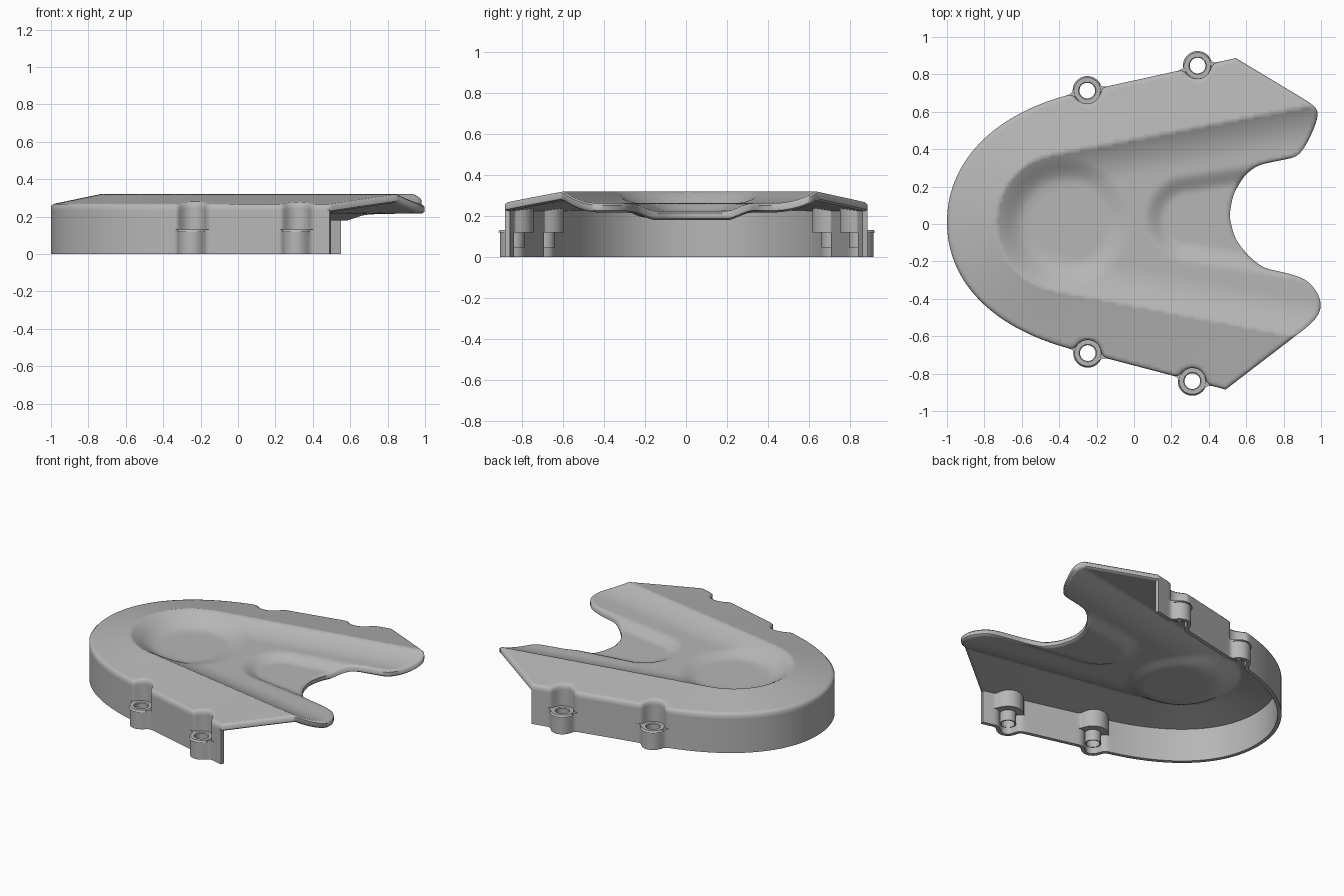
import bpy, bmesh, math
from mathutils import Vector, kdtree
from mathutils.geometry import delaunay_2d_cdt

if "Cube" in bpy.data.objects:
    bpy.data.objects.remove(bpy.data.objects["Cube"])

THICK, WALL, STEP = 0.045, 0.025, 0.016
BOSS_TOP, BOSS_R, HOLE_R = 0.13, 0.075, 0.042
BOSSES = [(-0.25, 0.713), (0.34, 0.847), (-0.247, -0.69), (0.312, -0.84)]

grey = bpy.data.materials.new("cast grey")
grey.diffuse_color = (0.47, 0.47, 0.47, 1)
grey.use_nodes = True
grey.node_tree.nodes["Principled BSDF"].inputs["Base Color"].default_value = grey.diffuse_color


def finish(bm, name, angle=40):
    bmesh.ops.recalc_face_normals(bm, faces=bm.faces)
    me = bpy.data.meshes.new(name)
    bm.to_mesh(me)
    bm.free()
    me.materials.append(grey)
    ob = bpy.data.objects.new(name, me)
    bpy.context.collection.objects.link(ob)
    bpy.ops.object.select_all(action='DESELECT')
    ob.select_set(True)
    bpy.context.view_layer.objects.active = ob
    bpy.ops.object.shade_smooth_by_angle(angle=math.radians(angle))
    return ob


def bezier(a, b, c, d, n=40):
    a, b, c, d = map(Vector, (a, b, c, d))
    return [a * (1-t)**3 + b * 3*t*(1-t)**2 + c * 3*t*t*(1-t) + d * t**3
            for t in (i / n for i in range(n + 1))]


def resample(pts, step):
    out = []
    for a, b in zip(pts, pts[1:]):
        n = max(1, round((b - a).length / step))
        out += [a.lerp(b, i / n) for i in range(n)]
    return out + [pts[-1]]


def soften(pts, times):
    for _ in range(times):
        pts = [pts[0]] + [(a + b * 2 + c) / 4 for a, b, c in zip(pts, pts[1:], pts[2:])] + [pts[-1]]
    return pts


def inset(pts, dist, closed):
    out, n = [], len(pts)
    for i, p in enumerate(pts):
        a = pts[i - 1] if closed or i else p
        b = pts[(i + 1) % n] if closed or i < n - 1 else p
        t = (b - a).normalized()
        out.append(p + Vector((-t.y, t.x)) * dist)
    return out


def tree(pts):
    kd = kdtree.KDTree(len(pts))
    for i, p in enumerate(pts):
        kd.insert((p.x, p.y, 0), i)
    kd.balance()
    return lambda x, y: kd.find((x, y, 0))[2]


def with_bosses(pts, side):
    """Replace the stretch inside each boss circle by an arc (side +1 out, -1 in)."""
    for c in map(Vector, BOSSES):
        near = [i for i, p in enumerate(pts) if (p - c).length < BOSS_R]
        i0, i1 = near[0], near[-1]
        t = (pts[i1] - pts[i0]).normalized()
        mid = math.atan2(-t.x * side, t.y * side)
        ang = []
        for p in (pts[i0], pts[i1]):
            d = p - c
            ang.append((math.atan2(d.y, d.x) - mid + math.pi) % math.tau - math.pi)
        arc = [c + BOSS_R * Vector((math.cos(mid + w), math.sin(mid + w)))
               for w in (ang[0] + (ang[1] - ang[0]) * k / 18 for k in range(19))]
        pts = pts[:i0] + arc + pts[i1 + 1:]
    return soften(resample(pts, 0.012), 9)


# Plan outline: long horseshoe side and the open right edge
top, low = Vector((0.545, 0.887)), Vector((0.49, -0.885))
up, dn = Vector((-0.33, 0.695)), Vector((-0.33, -0.67))
left = bezier(up, (-0.70, 0.605), (-1, 0.37), (-1, 0.01)) + \
       bezier((-1, 0.01), (-1, -0.35), (-0.70, -0.575), dn)[1:]
side = resample([top] + left + [low], 0.01)
right = [Vector(p) for p in (low, (0.94, -0.54), (0.995, -0.48), (1.005, -0.43), (0.98, -0.36),
         (0.92, -0.295), (0.83, -0.265), (0.69, -0.235), (0.61, -0.17), (0.54, -0.08),
         (0.508, 0.04), (0.53, 0.16), (0.59, 0.26), (0.66, 0.315), (0.88, 0.36),
         (0.93, 0.44), (0.975, 0.54), (0.99, 0.61), (0.955, 0.64), top)]
right = soften(resample(right, 0.015), 8)
notched, bulged = with_bosses(side, -1), with_bosses(side, 1)
outline = notched[:-1] + right[:-1]

side_dist = tree(resample([top + (top - up) * 0.7] + left + [low + (low - dn) * 0.7], 0.01))


def wedge(x, y, cx, cy, r, sn):
    """Inside distance of a round-nosed wedge opening to the right."""
    dx, dy, cs = x - cx, abs(y - cy), math.sqrt(1 - sn * sn)
    return r - math.hypot(dx, dy) if dx * cs + dy * sn < 0 else r + dx * sn - dy * cs


def ease(t):
    t = min(max(t, 0), 1)
    return 1 - (1 - t) ** 2


def smooth(t):
    t = min(max(t, 0), 1)
    return t * t * (3 - 2 * t)


def height(x, y):
    s = wedge(x, y, -0.37, 0.01, 0.367, 0.187)
    if s <= 0:                                   # sloping rim
        d = side_dist(x, y)
        return 0.265 + 0.055 * d / max(d - s, 1e-6)
    channel = 0.058 * ease(s / 0.2)
    dish = 0.026 * smooth((0.35 - math.hypot(x + 0.37, y - 0.01)) / 0.13)
    return 0.32 - channel - dish - 0.038 * smooth(wedge(x, y, 0.295, 0.03, 0.24, 0.15) / 0.11)


# Cover plate: triangulated plan lifted to the height rule and thickened
edge_dist = tree(outline)
ridge = []
for sg in (1, -1):
    nx, ny = -0.187, 0.982 * sg
    ridge += [Vector((-0.37 + nx * 0.367 + k * 0.012 * 0.982,
                      0.01 + ny * 0.367 + sg * k * 0.012 * 0.187)) for k in range(125)]
a0 = math.atan2(0.982, -0.187)
ridge += [Vector((-0.37 + 0.367 * math.cos(a), 0.01 + 0.367 * math.sin(a)))
          for a in (a0 + (math.tau - 2 * a0) * k / 60 for k in range(1, 60))]
ridge_dist = tree(ridge)
inner = [p for p in inset(outline, 0.012, True) if edge_dist(p.x, p.y) > 0.009]
grid = [Vector((-1 + i * STEP, -0.92 + j * STEP)) for i in range(127) for j in range(116)]
grid = [p for p in grid if ridge_dist(p.x, p.y) > 0.009]
pts = outline + inner + [p for p in grid + ridge if edge_dist(p.x, p.y) > 0.02]
res = delaunay_2d_cdt(pts, [], [list(range(len(outline)))], 1, 1e-5)
bm = bmesh.new()
vs = [bm.verts.new((p.x, p.y, height(p.x, p.y))) for p in res[0]]
for f in res[2]:
    bm.faces.new([vs[i] for i in f])
bmesh.ops.delete(bm, geom=[v for v in bm.verts if not v.link_faces], context='VERTS')
rim = {(round(v.co.x, 5), round(v.co.y, 5)) for v in bm.verts if v.is_boundary}
ext = bmesh.ops.extrude_face_region(bm, geom=bm.faces[:], use_keep_orig=True)
lower = {g for g in ext['geom'] if isinstance(g, bmesh.types.BMVert)}
for v in bm.verts:                               # thickness and eased rim, both sides
    e = 0.01 if (round(v.co.x, 5), round(v.co.y, 5)) in rim else 0
    v.co.z += e - THICK if v in lower else -e
finish(bm, "cover_plate", 50)


# Side wall strips: notched above the bosses, bulged around them below
def wall(name, pts, z0, z1):
    bm = bmesh.new()
    rows = []
    for p, q in zip(pts, inset(pts, WALL, False)):
        h = z1(p)
        rows.append([bm.verts.new(c) for c in ((p.x, p.y, z0), (p.x, p.y, h),
                                               (q.x, q.y, h), (q.x, q.y, z0))])
    for a, b in zip(rows, rows[1:]):
        for k in range(4):
            bm.faces.new((a[k], a[k - 1], b[k - 1], b[k]))
    bm.faces.new(rows[0])
    bm.faces.new(rows[-1][::-1])
    finish(bm, name)


wall("upper_wall", notched, BOSS_TOP - 0.012, lambda p: height(p.x, p.y) - THICK + 0.012)
wall("lower_wall", bulged, 0.0, lambda p: BOSS_TOP)

# Bolt bosses: a washer seat with a short sleeve hanging below it
for n, (cx, cy) in enumerate(BOSSES):
    bm = bmesh.new()
    prof = [(HOLE_R, 0.045), (0.05, 0.045), (0.05, BOSS_TOP - 0.012), (0.078, BOSS_TOP - 0.012),
            (0.07, BOSS_TOP + 0.001), (HOLE_R + 0.005, BOSS_TOP + 0.001), (HOLE_R, BOSS_TOP - 0.004)]
    rings = [[bm.verts.new((cx + r * math.cos(a), cy + r * math.sin(a), z)) for r, z in prof]
             for a in (math.tau * k / 40 for k in range(40))]
    for i in range(40):
        a, b = rings[i - 1], rings[i]
        for k in range(len(prof)):
            bm.faces.new((a[k - 1], a[k], b[k], b[k - 1]))
    finish(bm, f"bolt_boss_{n + 1}")
